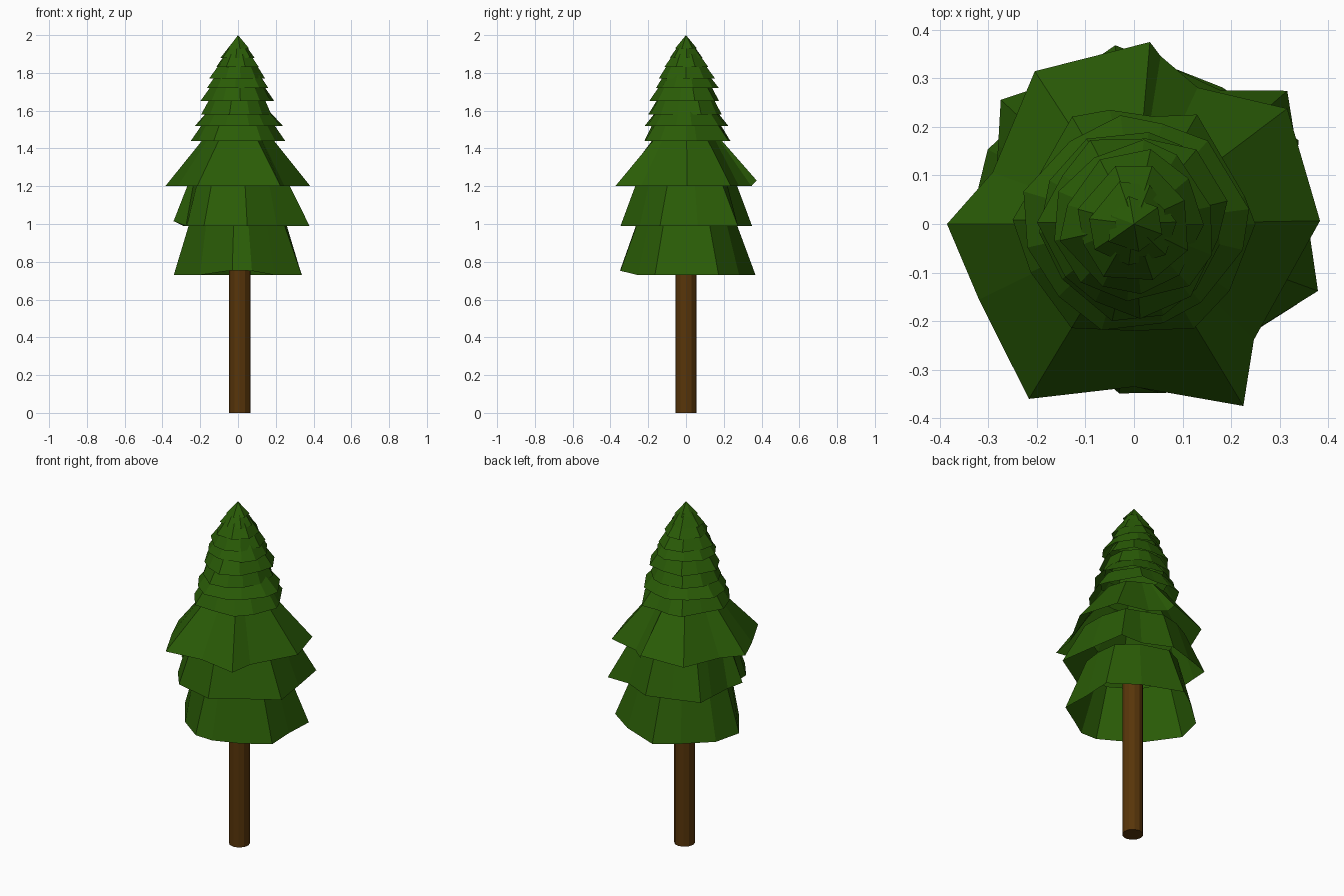
import bpy, bmesh, math, random

if "Cube" in bpy.data.objects:
    bpy.data.objects.remove(bpy.data.objects["Cube"])

random.seed(11)


def material(name, rgb):
    m = bpy.data.materials.new(name)
    m.diffuse_color = (*rgb, 1)
    m.use_nodes = True
    m.node_tree.nodes["Principled BSDF"].inputs["Base Color"].default_value = m.diffuse_color
    return m


green = material("needle green", (0.023, 0.107, 0.002))
brown = material("bark brown", (0.098, 0.036, 0.003))


def finish(bm, name, mat):
    bmesh.ops.recalc_face_normals(bm, faces=bm.faces)
    mesh = bpy.data.meshes.new(name)
    bm.to_mesh(mesh)
    bm.free()
    mesh.materials.append(mat)
    ob = bpy.data.objects.new(name, mesh)
    bpy.context.collection.objects.link(ob)
    return ob


def tier(name, rim, z0, z1, top_r):
    """Open skirt: ragged rim of (degrees, radius, optional lift) rising to a rounder ring."""
    bm = bmesh.new()
    mean = sum(p[1] for p in rim) / len(rim)
    low, high = [], []
    tip = bm.verts.new((0, 0, z1)) if top_r == 0 else None
    for deg, r, *lift in rim:
        a = math.radians(deg)
        z = z0 + (lift[0] if lift else 0)
        low.append(bm.verts.new((r * math.cos(a), r * math.sin(a), z)))
        if not tip:
            t = top_r * (0.6 + 0.4 * r / mean)
            high.append(bm.verts.new((t * math.cos(a), t * math.sin(a), z1)))
    n = len(rim)
    for i in range(n):
        j = (i + 1) % n
        bm.faces.new((low[i], low[j], tip) if tip else (low[i], low[j], high[j], high[i]))
    return finish(bm, name, green)


# Three large lower skirts, some rim corners lifted
tier("lower_skirt",
     [(0, .33), (27, .38), (57, .335), (96, .37), (120, .325), (153, .338), (181, .34),
      (225, .285), (265, .350, .025), (282, .355, .022), (307, .32), (334, .375)],
     0.73, 1.03, 0.250)
tier("middle_skirt",
     [(10, .355), (41, .418), (57, .328), (87, .35), (112, .33), (137, .375), (150, .323),
      (175, .29), (186, .343, .025), (195, .285), (212, .32), (238, .34), (278, .35),
      (310, .32), (340, .403)],
     0.99, 1.23, 0.258)
tier("wide_skirt",
     [(1, .383), (37, .395), (65, .31), (81, .35), (85, .376, .03), (123, .375), (160, .31),
      (180, .385), (206, .355), (239, .42), (270, .335), (301, .437), (316, .343)],
     1.20, 1.46, 0.172)

# First of the small tiers, under the regular stack
tier("upper_tier_1",
     [(0, .25), (14, .235), (60, .26), (80, .225), (102, .24), (120, .255), (148, .22),
      (178, .25), (205, .235), (239, .25), (270, .22), (300, .248), (325, .24)],
     1.44, 1.54, .178)

# Small stacked tiers: base height, rim radius, top height, top radius, sides
upper = [(1.52, .228, 1.60, .160, 12), (1.58, .195, 1.67, .145, 11),
         (1.65, .191, 1.74, .132, 11), (1.72, .167, 1.79, .118, 10),
         (1.77, .151, 1.85, .095, 9), (1.83, .120, 1.90, .070, 8),
         (1.88, .093, 1.95, .038, 7)]
for k, (z0, r, z1, t, n) in enumerate(upper):
    turn = random.uniform(0, 360)
    rim = [(turn + (i + random.uniform(-.2, .2)) * 360 / n, r * random.uniform(.92, 1.05))
           for i in range(n)]
    tier(f"upper_tier_{k + 2}", rim, z0, z1, t)

# Pointed tip
tier("tip", [(100, .058), (35, .06), (-20, .062), (-80, .058), (-145, .064), (160, .05)],
     1.93, 2.0, 0)

# Trunk
bm = bmesh.new()
bmesh.ops.create_cone(bm, cap_ends=True, segments=12, radius1=0.056, radius2=0.056, depth=1.0)
bmesh.ops.translate(bm, verts=bm.verts, vec=(0.009, 0, 0.5))
finish(bm, "trunk", brown)
